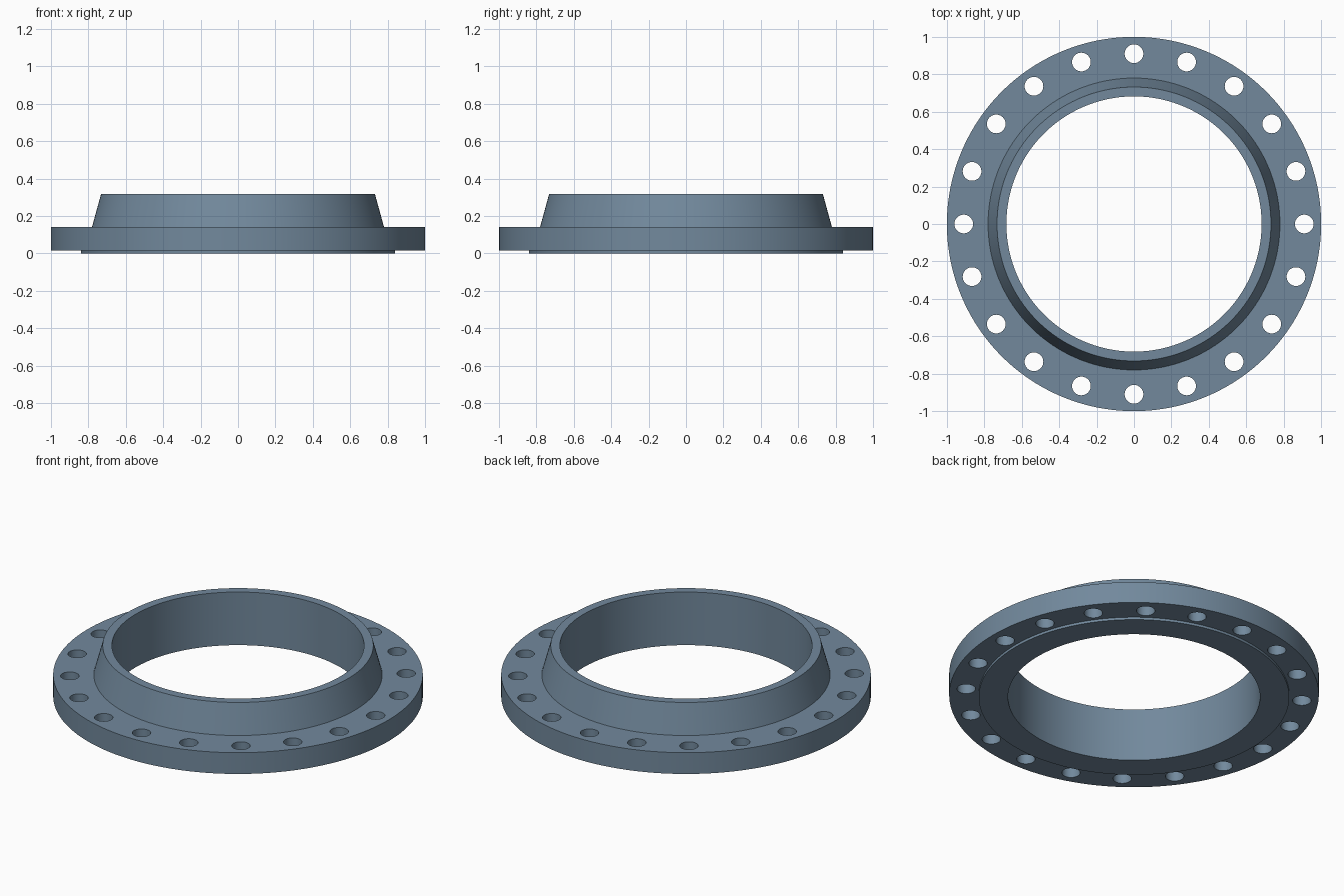
import bpy, bmesh
from math import cos, sin, tau, radians
from mathutils import Matrix

if "Cube" in bpy.data.objects:
    bpy.data.objects.remove(bpy.data.objects["Cube"])

SEGMENTS = 160
HOLES = 20
HOLE_CIRCLE = 0.91
HOLE_RADIUS = 0.05


def make_object(name, bm):
    bmesh.ops.recalc_face_normals(bm, faces=bm.faces)
    mesh = bpy.data.meshes.new(name)
    bm.to_mesh(mesh)
    bm.free()
    obj = bpy.data.objects.new(name, mesh)
    bpy.context.collection.objects.link(obj)
    return obj


# Flange body: raised face, plate and tapered hub as one lathed (r, z) profile
profile = [(0.682, 0), (0.84, 0), (0.84, 0.015), (1.0, 0.015), (1.0, 0.142),
           (0.78, 0.142), (0.732, 0.317), (0.682, 0.317)]
bm = bmesh.new()
rings = [[bm.verts.new((r * cos(tau * i / SEGMENTS), r * sin(tau * i / SEGMENTS), z))
          for r, z in profile] for i in range(SEGMENTS)]
for i, ring in enumerate(rings):
    following = rings[(i + 1) % SEGMENTS]
    for j in range(len(profile)):
        k = (j + 1) % len(profile)
        bm.faces.new((ring[j], following[j], following[k], ring[k]))
flange = make_object("weld_neck_flange", bm)

# Blue-grey steel
steel = bpy.data.materials.new("blue_grey_steel")
steel.diffuse_color = (0.168, 0.25, 0.335, 1)
steel.use_nodes = True
steel.node_tree.nodes["Principled BSDF"].inputs["Base Color"].default_value = steel.diffuse_color
flange.data.materials.append(steel)

# Bolt hole cutters
bm = bmesh.new()
for i in range(HOLES):
    a = tau * i / HOLES
    bmesh.ops.create_cone(
        bm, cap_ends=True, segments=40, radius1=HOLE_RADIUS, radius2=HOLE_RADIUS, depth=0.4,
        matrix=Matrix.Translation((HOLE_CIRCLE * cos(a), HOLE_CIRCLE * sin(a), 0.08)))
cutter = make_object("bolt_hole_cutters", bm)
cutter.data.materials.append(steel)
cutter.hide_render = True

# Drill the bolt circle, then smooth the curved walls
drill = flange.modifiers.new("bolt_holes", "BOOLEAN")
drill.operation = "DIFFERENCE"
drill.solver = "EXACT"
drill.object = cutter
bpy.context.view_layer.objects.active = flange
flange.select_set(True)
bpy.ops.object.modifier_apply(modifier=drill.name)
bpy.data.objects.remove(cutter)
bpy.ops.object.shade_smooth_by_angle(angle=radians(12))
